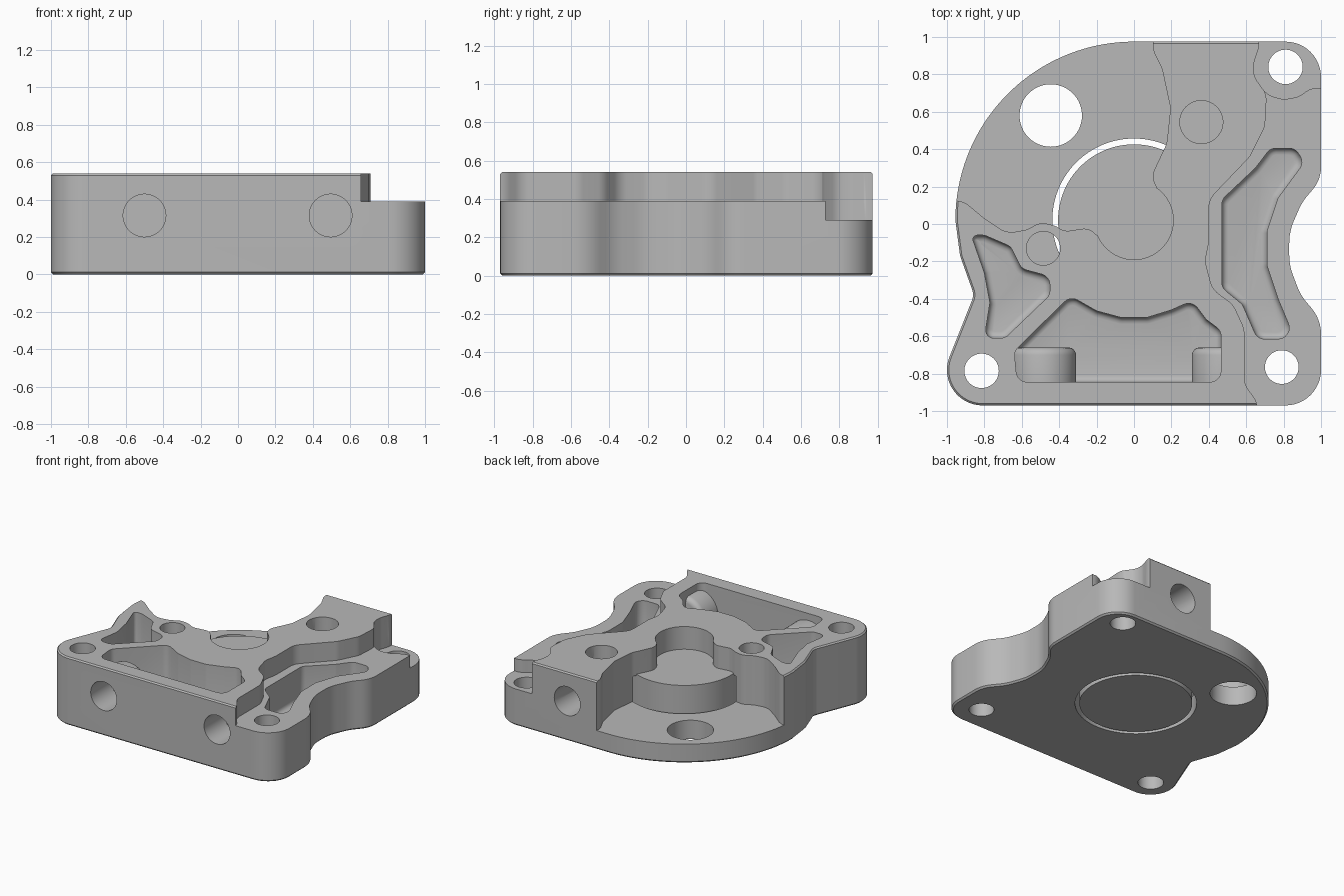
import bpy, bmesh, math
from mathutils import Vector, Matrix

cube = bpy.data.objects.get("Cube")
if cube:
    bpy.data.objects.remove(cube, do_unlink=True)

HEIGHT, FLANGE, SHELF, STEP, TOP = 0.54, 0.15, 0.39, 0.29, 0.8
CX, CY = 0, 0.02

metal = bpy.data.materials.new("cast grey")
metal.use_nodes = True
metal.diffuse_color = (0.48, 0.48, 0.48, 1)
metal.node_tree.nodes["Principled BSDF"].inputs["Base Color"].default_value = metal.diffuse_color


def arc(x, y, r, a0, a1, n=32):
    """Points on an arc, angles in degrees."""
    angles = [math.radians(a0 + (a1 - a0) * i / n) for i in range(n + 1)]
    return [(x + r * math.cos(a), y + r * math.sin(a)) for a in angles]


def circle(x, y, r, n=64):
    return arc(x, y, r, 0, 360, n)[:-1]


def rounded(points, radius=0.05, closed=True, n=6):
    """Round the corners of an outline; the ends of an open path only guide it."""
    out = []
    count = len(points)
    for i in range(count) if closed else range(1, count - 1):
        p, a, b = Vector(points[i]), Vector(points[i - 1]), Vector(points[(i + 1) % count])
        u, v = a - p, b - p
        half = u.angle(v) / 2
        if half > 1.54:
            out.append(tuple(p))
            continue
        cut = min(radius / math.tan(half), 0.46 * u.length, 0.46 * v.length)
        r = cut * math.tan(half)
        u.normalize()
        v.normalize()
        mid = p + (u + v).normalized() * (r / math.sin(half))
        if half < 1e-3:
            continue
        start, end = p + u * cut - mid, p + v * cut - mid
        turn = math.atan2(start.x * end.y - start.y * end.x, start.dot(end))
        for k in range(n + 1):
            out.append(tuple(mid + Matrix.Rotation(turn * k / n, 2) @ start))
    return out


def prism(name, outline, z0, z1, bottom=0, top=0, upright=False, segments=4):
    """Extrude an outline; bottom and top round the end edges; upright lays it along -y."""
    bm = bmesh.new()
    face = bm.faces.new([bm.verts.new((x, y, z0)) for x, y in outline])
    ext = bmesh.ops.extrude_face_region(bm, geom=[face], use_keep_orig=True)
    for v in ext["geom"]:
        if isinstance(v, bmesh.types.BMVert):
            v.co.z = z1
    bmesh.ops.recalc_face_normals(bm, faces=bm.faces)
    for z, size in ((z0, bottom), (z1, top)):
        if size:
            rim = [e for e in bm.edges if all(abs(v.co.z - z) < 1e-5 for v in e.verts)]
            bmesh.ops.bevel(bm, geom=rim, offset=size, segments=segments, profile=0.5,
                            affect='EDGES', clamp_overlap=False)
    if upright:
        bm.transform(Matrix.Rotation(math.pi / 2, 4, 'X'))
    bmesh.ops.recalc_face_normals(bm, faces=bm.faces)
    mesh = bpy.data.meshes.new(name)
    bm.to_mesh(mesh)
    bm.free()
    mesh.materials.append(metal)
    obj = bpy.data.objects.new(name, mesh)
    bpy.context.collection.objects.link(obj)
    return obj


def combine(target, tool, operation='DIFFERENCE'):
    """Apply a boolean and discard the tool."""
    mod = target.modifiers.new("boolean", 'BOOLEAN')
    mod.operation, mod.solver, mod.object = operation, 'EXACT', tool
    bpy.context.view_layer.objects.active = target
    bpy.ops.object.modifier_apply(modifier=mod.name)
    bpy.data.objects.remove(tool, do_unlink=True)


# Main housing outline: round flange, three lug corners, scooped sides
outline = (arc(0.81, 0.785, 0.19, 90, 0, 12)
           + rounded([(1, 0.785), (1, 0.235), (0.9, 0.12), (0.83, -0.04), (0.83, -0.22),
                      (0.89, -0.38), (1, -0.51), (1, -0.78)], 0.3, closed=False)
           + arc(0.81, -0.78, 0.19, 0, -90, 12)
           + arc(-0.81, -0.78, 0.19, -90, -200, 16)
           + rounded([(-0.988, -0.715), (-0.855, -0.38), (-0.93, -0.17), (-0.955, 0.02)],
                     0.08, closed=False)
           + arc(CX, CY, 0.955, 180, 90, 48))
housing = prism("pump_housing", outline, 0, HEIGHT, bottom=0.012, top=0.01, segments=1)

# Low flange around the back right
flange_cut = rounded([(0.11, 1.2), (0.10, 0.93), (0.15, 0.83), (0.195, 0.62), (0.175, 0.43),
                      (0.09, 0.25), (0.14, 0.16), (0, 0.04), (-0.18, -0.08), (-0.24, -0.02),
                      (-0.37, -0.04), (-0.42, -0.01), (-0.5, 0.01), (-0.57, -0.03),
                      (-0.68, -0.05), (-0.8, 0.03), (-0.92, 0.13), (-1.2, 0.1), (-1.2, 1.2)], 0.12)
combine(housing, prism("flange_cutter", flange_cut, FLANGE, TOP))

# Lowered shelf along the left side
shelf_cut = rounded([(0.66, -1.2), (0.66, -0.95), (0.59, -0.86), (0.59, -0.56), (0.53, -0.43),
                     (0.42, -0.35), (0.38, -0.2), (0.4, -0.1), (0.4, 0.13), (0.62, 0.36),
                     (0.7, 0.52), (0.71, 0.7), (0.64, 0.79), (0.64, 0.86), (0.67, 0.95),
                     (0.65, 1.2), (1.3, 1.2), (1.3, -1.2)], 0.12)
combine(housing, prism("shelf_cutter", shelf_cut, SHELF, TOP))

# Lower step at the back lug
step_cut = rounded([(0.65, 1.2), (0.67, 0.95), (0.64, 0.86), (0.64, 0.79), (0.71, 0.69),
                    (0.8, 0.665), (0.88, 0.68), (0.95, 0.73), (1.3, 0.71), (1.3, 1.2)], 0.12)
combine(housing, prism("step_cutter", step_cut, STEP, TOP))

# Front pocket, leaving two arched bosses for the ports
front_pocket = rounded([(-0.34, -0.385), (-0.64, -0.68), (-0.625, -0.845), (0.465, -0.845),
                        (0.465, -0.57), (0.385, -0.51), (0.31, -0.41), (0.2, -0.46),
                        (0.07, -0.5), (-0.07, -0.5), (-0.2, -0.465)], 0.06)
pocket = prism("front_pocket_cutter", front_pocket, 0.13, TOP, bottom=0.035)
for x in (-0.485, 0.485):
    arch = arc(x, 0.31, 0.175, 0, 180, 24) + [(x - 0.175, -0.1), (x + 0.175, -0.1)]
    combine(pocket, prism("boss", arch, 0.66, 1.0, bottom=0.04, upright=True))
combine(housing, pocket)

# Side pockets
right_pocket = rounded([(-0.87, -0.06), (-0.8, -0.06), (-0.66, -0.12), (-0.6, -0.24), (-0.45, -0.28),
                        (-0.45, -0.38), (-0.69, -0.61), (-0.8, -0.61), (-0.77, -0.42),
                        (-0.8, -0.26)], 0.06)
left_pocket = rounded([(0.47, 0.13), (0.47, -0.34), (0.58, -0.43), (0.66, -0.615), (0.86, -0.615),
                       (0.77, -0.4), (0.71, -0.22), (0.71, -0.04), (0.77, 0.14), (0.91, 0.33),
                       (0.86, 0.405), (0.73, 0.405), (0.65, 0.3)], 0.06)
for name, shape in (("right", right_pocket), ("left", left_pocket)):
    combine(housing, prism(name + "_pocket_cutter", shape, 0.13, TOP, bottom=0.035))

# Vertical holes: three bolt holes, inlet, two blind ports, central bore
for x, y, r, floor in ((0.81, 0.84, 0.092, -1), (0.79, -0.765, 0.09, -1), (-0.815, -0.785, 0.092, -1),
                       (-0.445, 0.58, 0.167, -1), (0.36, 0.545, 0.115, 0.2),
                       (-0.485, -0.13, 0.09, 0.2), (CX, CY, 0.21, 0.32)):
    combine(housing, prism("hole_cutter", circle(x, y, r), floor, TOP))

# Horizontal ports: two at the front, one at the back
for x, near, far in ((-0.5, 0.72, 1.2), (0.495, 0.72, 1.2), (0.36, -1.2, -0.5)):
    combine(housing, prism("port_cutter", circle(x, 0.315, 0.114), near, far, upright=True))

# Annular groove with the central disc standing in it
combine(housing, prism("groove_cutter", circle(CX, CY, 0.437, 96), -0.1, 0.35))
combine(housing, prism("centre_disc", circle(CX, CY, 0.406, 96), 0, 0.36), 'UNION')

bpy.ops.object.select_all(action='DESELECT')
housing.select_set(True)
bpy.context.view_layer.objects.active = housing
bpy.ops.object.shade_smooth_by_angle(angle=math.radians(30))
